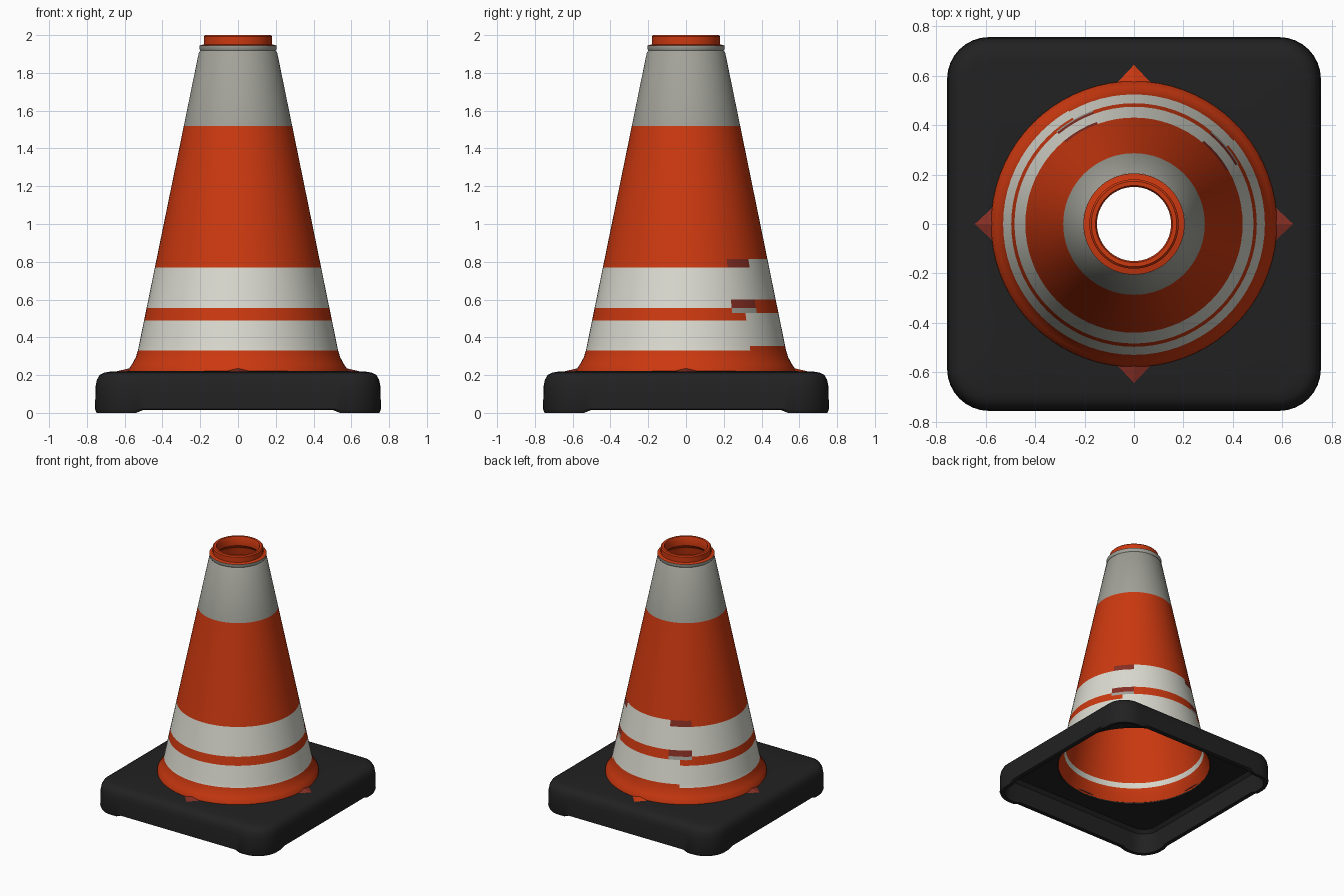
import bpy, bmesh, math
from math import pi, cos, sin

if "Cube" in bpy.data.objects:
    bpy.data.objects.remove(bpy.data.objects["Cube"], do_unlink=True)


def make_material(name, rgb):
    m = bpy.data.materials.new(name)
    m.use_nodes = True
    m.diffuse_color = (*rgb, 1)
    bsdf = m.node_tree.nodes["Principled BSDF"]
    bsdf.inputs["Base Color"].default_value = (*rgb, 1)
    bsdf.inputs["Roughness"].default_value = 0.7
    return m


orange = make_material("orange", (0.60, 0.040, 0.005))
white = make_material("off white", (0.70, 0.70, 0.63))
grey = make_material("light grey", (0.36, 0.36, 0.32))
brown = make_material("worn brown", (0.24, 0.028, 0.017))
black = make_material("black rubber", (0.0155, 0.0155, 0.0155))
ORANGE, WHITE, GREY, BROWN = range(4)


def finish(name, bm, mats, angle=35):
    bmesh.ops.recalc_face_normals(bm, faces=bm.faces)
    mesh = bpy.data.meshes.new(name)
    bm.to_mesh(mesh)
    bm.free()
    ob = bpy.data.objects.new(name, mesh)
    bpy.context.collection.objects.link(ob)
    for m in mats:
        mesh.materials.append(m)
    bpy.ops.object.select_all(action='DESELECT')
    ob.select_set(True)
    bpy.context.view_layer.objects.active = ob
    bpy.ops.object.shade_smooth_by_angle(angle=math.radians(angle))
    return ob


def bridge_rings(bm, rings):
    """Join closed point rings, the last one back to the first."""
    loops = [[bm.verts.new(p) for p in ring] for ring in rings]
    n = len(loops[0])
    for k, a in enumerate(loops):
        b = loops[(k + 1) % len(loops)]
        for i in range(n):
            j = (i + 1) % n
            bm.faces.new((a[i], a[j], b[j], b[i]))


# Rubber base: hollow rounded square with a round hole and corner feet
HALF, CORNER = 0.757, 0.17


def square_ring(inset, z, feet=False):
    side = HALF - inset
    c = HALF - CORNER
    r = max(CORNER - inset, 0.02)
    pts = []
    for q in range(4):
        local = [(side, t) for t in (-0.4, -0.2, 0, 0.2, 0.4, 0.5, 0.54)]
        local += [(c + r * cos(a), c + r * sin(a))
                  for a in (i * pi / 16 for i in range(9))]
        local += [(t, side) for t in (0.54, 0.5)]
        for x, y in local:
            lift = 0.016 if feet and min(abs(x), abs(y)) < 0.52 else 0
            for _ in range(q):
                x, y = -y, x
            pts.append((x, y, z + lift))
    return pts


def hole_ring(radius, z):
    return [(radius * x / math.hypot(x, y), radius * y / math.hypot(x, y), z)
            for x, y, _ in square_ring(0, 0)]


bm = bmesh.new()
bridge_rings(bm, [
    square_ring(0.035, 0.002, True), square_ring(0.008, 0.0, True),
    square_ring(0, 0.02), square_ring(0.003, 0.14), square_ring(0.010, 0.175),
    square_ring(0.024, 0.20), square_ring(0.048, 0.213),
    square_ring(0.085, 0.219), hole_ring(0.565, 0.221),
    hole_ring(0.565, 0.195), square_ring(0.07, 0.185),
    square_ring(0.045, 0.16)])
finish("base", bm, [black])

# Cone shell: lathed outer and inner wall with rings at the stripe edges
STRIPES = (0.33, 0.355, 0.49, 0.53, 0.555, 0.60, 0.77, 0.815, 1.52)
SEGMENTS = 72


def wall(z):
    return 0.53 + (z - 0.33) * (0.207 - 0.53) / (1.91 - 0.33)


profile = [(0.58, 0.21), (0.578, 0.232), (0.558, 0.262), (0.541, 0.295)]
profile += [(wall(z), z) for z in STRIPES]
profile += [(0.207, 1.91), (0.199, 1.918), (0.205, 1.928), (0.205, 1.945),
            (0.181, 1.951), (0.181, 1.992), (0.173, 2.0), (0.156, 2.0),
            (0.150, 1.99), (0.150, 1.93), (0.182, 1.90), (0.508, 0.34),
            (0.516, 0.30), (0.535, 0.255), (0.562, 0.205)]

bm = bmesh.new()
bridge_rings(bm, [[(r * cos(2 * pi * i / SEGMENTS), r * sin(2 * pi * i / SEGMENTS), z)
                   for i in range(SEGMENTS)] for r, z in profile])


def stripe_colour(z, degrees):
    """Stripes sit a little higher at the back, with worn seams."""
    raised = 40 < degrees < 120
    seam = 28 < degrees < 52 or 108 < degrees < 130
    if z > 1.946:
        return ORANGE
    if z > 1.52:
        return GREY
    if seam and 0.77 < z < 0.815:
        return BROWN
    if seam and 0.53 < z < 0.60:
        return GREY if z < 0.555 else BROWN
    if raised:
        edges = (0.355, 0.53, 0.60, 0.815)
    else:
        edges = (0.33, 0.49, 0.555, 0.77)
    low, mid, high, top = edges
    return WHITE if low < z < mid or high < z < top else ORANGE


for f in bm.faces:
    c = f.calc_center_median()
    radius = math.hypot(c.x, c.y)
    inside = radius < wall(c.z) - 0.009 if c.z < 1.9 else radius < 0.17
    if inside:
        f.material_index = WHITE if 0.30 < c.z < 0.34 else ORANGE
    else:
        f.material_index = stripe_colour(c.z, math.degrees(math.atan2(c.y, c.x)))
finish("cone", bm, [orange, white, grey, brown])

# Four pointed locking tabs lying on the base
for name, turn, mat in (("left_tab", 0, brown), ("back_tab", 1, orange),
                        ("right_tab", 2, brown), ("front_tab", 3, brown)):
    bm = bmesh.new()
    pts = [(0.55, -0.115, 0.215), (0.655, 0, 0.217), (0.55, 0.115, 0.215),
           (0.55, 0, 0.242)]
    verts = [bm.verts.new(p) for p in pts]
    for tri in ((0, 1, 3), (1, 2, 3), (2, 0, 3), (0, 2, 1)):
        bm.faces.new([verts[i] for i in tri])
    tab = finish(name, bm, [mat], 20)
    tab.rotation_euler.z = turn * pi / 2
